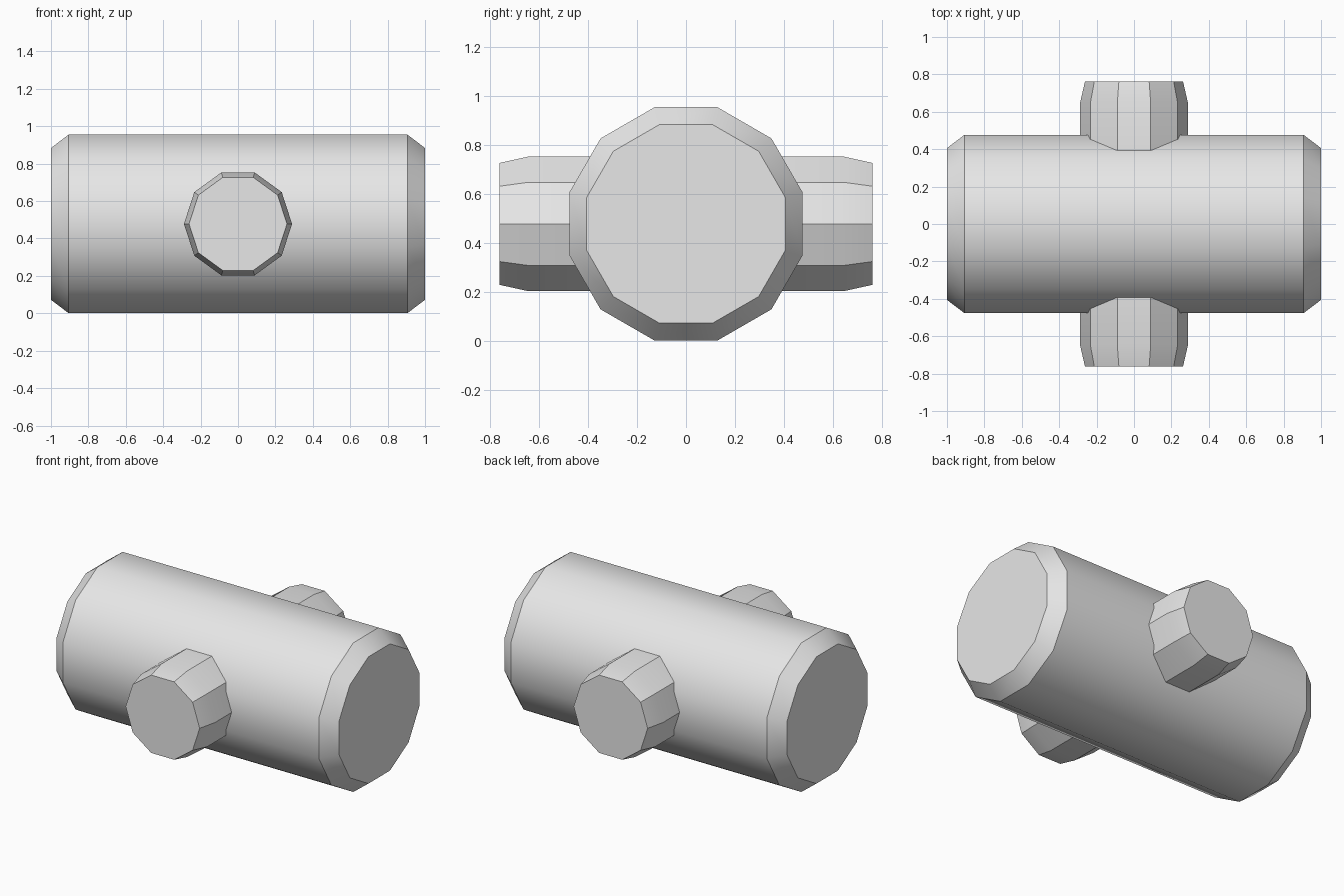
import bpy, bmesh, math
from mathutils import Matrix

if "Cube" in bpy.data.objects:
    bpy.data.objects.remove(bpy.data.objects["Cube"])

CENTRE_Z = 0.478

grey = bpy.data.materials.new("light grey")
grey.diffuse_color = (0.8, 0.8, 0.8, 1)
grey.use_nodes = True
grey.node_tree.nodes["Principled BSDF"].inputs["Base Color"].default_value = grey.diffuse_color


def lathe(name, profile, sides, phase, turn):
    """Closed prism along z from (height, radius) rings, then turned onto its axis."""
    bm = bmesh.new()
    rings = []
    for h, r in profile:
        angles = [phase + 2 * math.pi * i / sides for i in range(sides)]
        rings.append([bm.verts.new((r * math.cos(a), r * math.sin(a), h)) for a in angles])
    for low, high in zip(rings, rings[1:]):
        for i in range(sides):
            j = (i + 1) % sides
            bm.faces.new((low[i], low[j], high[j], high[i]))
    bm.faces.new(rings[0][::-1])
    bm.faces.new(rings[-1])
    bm.transform(Matrix.Translation((0, 0, CENTRE_Z)) @ turn)
    bmesh.ops.recalc_face_normals(bm, faces=bm.faces)
    mesh = bpy.data.meshes.new(name)
    bm.to_mesh(mesh)
    bm.free()
    mesh.materials.append(grey)
    obj = bpy.data.objects.new(name, mesh)
    bpy.context.collection.objects.link(obj)
    bpy.ops.object.select_all(action='DESELECT')
    obj.select_set(True)
    bpy.context.view_layer.objects.active = obj
    bpy.ops.object.shade_smooth_by_angle(angle=math.radians(32))
    return obj


# Main barrel: twelve sides, chamfered ends, lying along x
lathe("barrel", [(-1, 0.42), (-0.906, 0.494), (0.906, 0.494), (1, 0.42)],
      12, math.radians(15), Matrix.Rotation(math.pi / 2, 4, 'Y'))

# Pegs: ten sides, tapered tips, front and back
for name, sign in (("front_peg", 1), ("back_peg", -1)):
    lathe(name, [(0.3, 0.289), (0.645, 0.289), (0.762, 0.262)],
          10, 0, Matrix.Rotation(sign * math.pi / 2, 4, 'X'))
